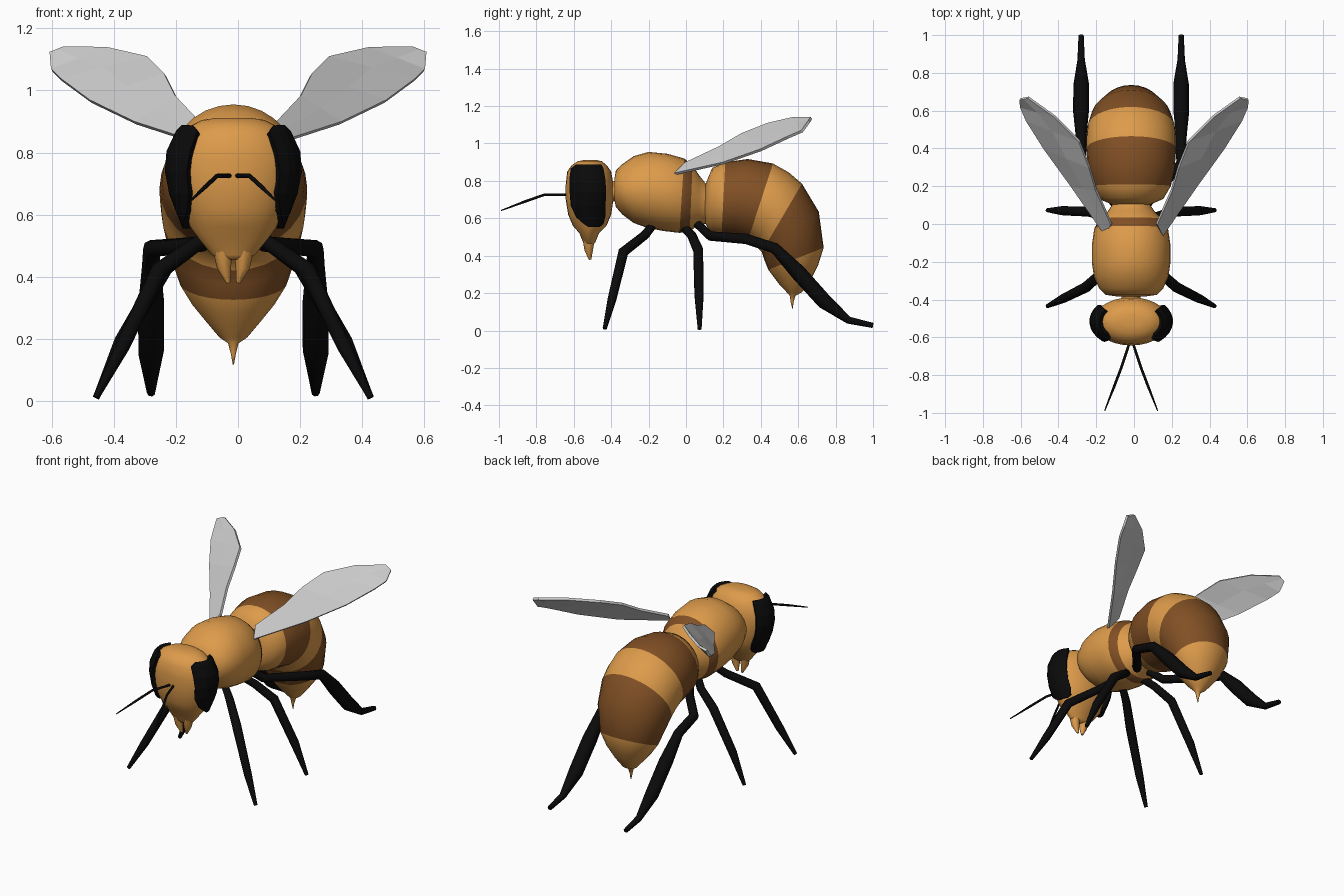
import bpy, bmesh
from math import sin, cos, pi, sqrt
from mathutils import Vector

CX = -0.015  # body axis


def material(name, rgb):
    m = bpy.data.materials.new(name)
    m.diffuse_color = (*rgb, 1)
    return m


AMBER = material("amber", (0.73, 0.33, 0.07))
BROWN = material("brown", (0.22, 0.08, 0.018))
BLACK = material("black", (0.003, 0.003, 0.003))


def finish(name, bm, mats, smooth=True):
    bmesh.ops.recalc_face_normals(bm, faces=bm.faces)
    me = bpy.data.meshes.new(name)
    bm.to_mesh(me)
    bm.free()
    for m in mats:
        me.materials.append(m)
    me.polygons.foreach_set("use_smooth", [smooth] * len(me.polygons))
    ob = bpy.data.objects.new(name, me)
    bpy.context.collection.objects.link(ob)
    return ob


def loft(name, rings, dark=(), n=28):
    """Rings are (y1, z1, y2, z2, half width): an ellipse between two midline points."""
    bm = bmesh.new()
    loops = []
    for y1, z1, y2, z2, hw in rings:
        a, b = Vector((CX, y1, z1)), Vector((CX, y2, z2))
        mid, half = (a + b) / 2, (a - b) / 2
        loops.append([bm.verts.new(mid + half * cos(2 * pi * i / n)
                                   + Vector((hw * sin(2 * pi * i / n), 0, 0))) for i in range(n)])
    for k in range(len(loops) - 1):
        for i in range(n):
            j = (i + 1) % n
            f = bm.faces.new((loops[k][i], loops[k][j], loops[k + 1][j], loops[k + 1][i]))
            f.material_index = 1 if k in dark else 0
    bm.faces.new(loops[0])
    bm.faces.new(loops[-1])
    return finish(name, bm, [AMBER, BROWN])


def tube(name, pts, radii, mat, side):
    """Tapered tube along points given relative to the body axis."""
    cu = bpy.data.curves.new(name, 'CURVE')
    cu.dimensions = '3D'
    cu.bevel_depth = 1
    cu.bevel_resolution = 2
    cu.use_fill_caps = True
    sp = cu.splines.new('POLY')
    sp.points.add(len(pts) - 1)
    for p, (x, y, z), r in zip(sp.points, pts, radii):
        p.co = (CX + side * x, y, z, 1)
        p.radius = r
    sp.use_smooth = True
    cu.materials.append(mat)
    ob = bpy.data.objects.new(name, cu)
    bpy.context.collection.objects.link(ob)
    bpy.ops.object.select_all(action='DESELECT')
    ob.select_set(True)
    bpy.context.view_layer.objects.active = ob
    bpy.ops.object.convert(target='MESH')


def sheet(name, rows, mats, thickness, offset):
    """Thin plate from rows of points."""
    bm = bmesh.new()
    vs = [[bm.verts.new(p) for p in row] for row in rows]
    for a, b in zip(vs, vs[1:]):
        for i in range(len(a) - 1):
            bm.faces.new((a[i], a[i + 1], b[i + 1], b[i]))
    ob = finish(name, bm, mats, False)
    m = ob.modifiers.new("thickness", 'SOLIDIFY')
    m.thickness = thickness
    m.offset = offset


# Head: (z, half width, front y, back y)
HEAD = [(0.912, 0.05, -0.54, -0.48), (0.905, 0.10, -0.58, -0.45), (0.885, 0.14, -0.61, -0.425),
        (0.85, 0.175, -0.635, -0.40), (0.78, 0.2, -0.643, -0.388), (0.7, 0.195, -0.643, -0.388),
        (0.62, 0.165, -0.63, -0.40), (0.56, 0.14, -0.605, -0.425), (0.52, 0.11, -0.57, -0.465),
        (0.47, 0.07, -0.55, -0.485), (0.455, 0.04, -0.54, -0.5)]
loft("head", [(f, z, b, z, hw) for z, hw, f, b in HEAD])


def head_x(y, z):
    for (z1, *a), (z2, *b) in zip(HEAD, HEAD[1:]):
        if z2 <= z <= z1:
            t = (z1 - z) / (z1 - z2)
            hw, f, k = [p + (q - p) * t for p, q in zip(a, b)]
            return hw * sqrt(max(0, 1 - ((y - (f + k) / 2) / ((k - f) / 2)) ** 2))


# Thorax with one stripe, waist and neck
loft("neck", [(-0.36, 0.80, -0.36, 0.69, 0.05), (-0.42, 0.80, -0.42, 0.69, 0.05)])
loft("thorax", [(-0.383, 0.81, -0.383, 0.70, 0.08), (-0.375, 0.855, -0.375, 0.66, 0.135),
                (-0.34, 0.89, -0.34, 0.62, 0.17), (-0.28, 0.932, -0.28, 0.575, 0.197),
                (-0.2, 0.955, -0.21, 0.55, 0.208), (-0.1, 0.945, -0.12, 0.532, 0.208),
                (-0.01, 0.92, -0.035, 0.522, 0.195), (0.035, 0.885, 0.02, 0.53, 0.165),
                (0.07, 0.83, 0.06, 0.56, 0.125), (0.107, 0.784, 0.10, 0.57, 0.10),
                (0.14, 0.77, 0.14, 0.58, 0.09)], dark=(6,))

# Abdomen, curling down to the stinger
loft("abdomen", [(0.105, 0.784, 0.10, 0.58, 0.10), (0.14, 0.87, 0.125, 0.53, 0.17),
                 (0.21, 0.90, 0.19, 0.507, 0.21), (0.33, 0.917, 0.25, 0.50, 0.23),
                 (0.465, 0.893, 0.33, 0.48, 0.238), (0.55, 0.845, 0.37, 0.455, 0.237),
                 (0.62, 0.785, 0.405, 0.42, 0.232), (0.71, 0.635, 0.42, 0.375, 0.212),
                 (0.736, 0.443, 0.44, 0.325, 0.175), (0.705, 0.345, 0.47, 0.285, 0.135),
                 (0.667, 0.27, 0.50, 0.245, 0.09), (0.62, 0.205, 0.54, 0.203, 0.045),
                 (0.585, 0.185, 0.555, 0.185, 0.017), (0.575, 0.15, 0.56, 0.15, 0.008),
                 (0.571, 0.117, 0.568, 0.117, 0.002)], dark=(2, 3, 6, 7))

# Eye outline: (z, front y, back y)
EYE = [(0.878, -0.58, -0.46), (0.86, -0.605, -0.45), (0.8, -0.612, -0.44), (0.74, -0.61, -0.438),
       (0.67, -0.605, -0.44), (0.61, -0.578, -0.442), (0.575, -0.54, -0.452), (0.56, -0.52, -0.47)]

# Wing: leading and trailing edge points, root to tip
LEAD = [(0.15, -0.06, 0.837), (0.33, 0.2, 0.895), (0.475, 0.4, 0.965),
        (0.57, 0.55, 1.035), (0.6, 0.62, 1.065), (0.605, 0.66, 1.12)]
TRAIL = [(0.12, 0.0, 0.895), (0.2, 0.18, 0.98), (0.235, 0.3, 1.05),
         (0.29, 0.44, 1.105), (0.42, 0.57, 1.135), (0.56, 0.67, 1.137)]

# Leg paths and radii
LEGS = {
    "front_leg": ([(0.05, -0.18, 0.56), (0.11, -0.22, 0.51), (0.24, -0.335, 0.42),
                   (0.36, -0.395, 0.17), (0.443, -0.435, 0.01)], (0.022, 0.025, 0.028, 0.024, 0.011)),
    "middle_leg": ([(0.05, -0.02, 0.56), (0.11, 0.03, 0.51), (0.22, 0.065, 0.43),
                    (0.36, 0.07, 0.19), (0.443, 0.073, 0.008)], (0.022, 0.025, 0.028, 0.026, 0.011)),
    "hind_leg": ([(0.05, 0.06, 0.57), (0.1, 0.13, 0.505), (0.265, 0.32, 0.49), (0.265, 0.475, 0.44),
                  (0.265, 0.6, 0.31), (0.265, 0.74, 0.155), (0.265, 0.87, 0.055), (0.265, 1.0, 0.027)],
                 (0.024, 0.026, 0.028, 0.03, 0.043, 0.042, 0.02, 0.014)),
}

# Paired parts
for side, tag in ((1, "right"), (-1, "left")):
    rows = []
    for z, f, b in EYE:
        ys = [f + (b - f) * i / 8 for i in range(9)]
        rows.append([(CX + side * (head_x(y, z) + 0.009), y, z) for y in ys])
    sheet("eye_" + tag, rows, [BLACK], 0.03, 0)
    sheet("wing_" + tag, [[(side * p[0], *p[1:]),
                           (side * (p[0] + q[0]) / 2, (p[1] + q[1]) / 2, (p[2] + q[2]) / 2),
                           (side * q[0], *q[1:])] for p, q in zip(LEAD, TRAIL)], [], 0.015, 0)
    for name, (pts, radii) in LEGS.items():
        tube(name + "_" + tag, pts, radii, BLACK, side)
    tube("antenna_" + tag, [(0.006, -0.62, 0.725), (0.052, -0.76, 0.725), (0.09, -0.86, 0.69),
                            (0.14, -0.988, 0.642)], (0.007, 0.007, 0.007, 0.003), BLACK, side)
    tube("mandible_" + tag, [(0.034, -0.52, 0.49), (0.03, -0.52, 0.43), (0.016, -0.513, 0.38)],
         (0.033, 0.023, 0.007), AMBER, side)
